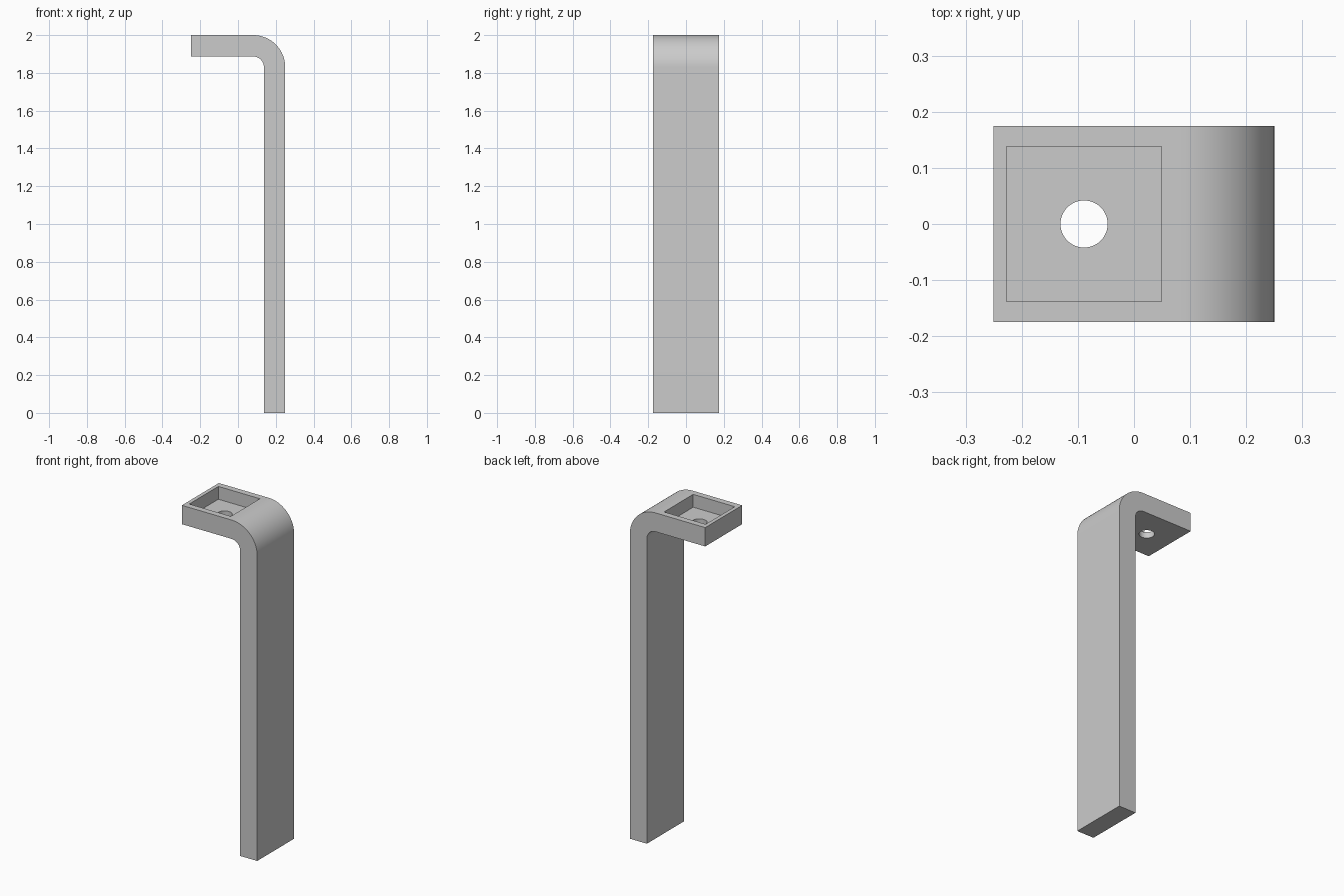
import bpy, bmesh, math
from mathutils import Matrix

cube = bpy.data.objects.get("Cube")
if cube:
    bpy.data.objects.remove(cube, do_unlink=True)

HALF_X, HALF_Y, HEIGHT = 0.25, 0.175, 2.0
THICK, OUTER_R = 0.113, 0.17
POCKET_X, POCKET_HALF, POCKET_DEPTH, HOLE_R = -0.089, 0.138, 0.077, 0.042

grey = bpy.data.materials.new("light grey")
grey.use_nodes = True
colour = (0.6, 0.6, 0.6, 1)
grey.diffuse_color = colour
grey.node_tree.nodes["Principled BSDF"].inputs["Base Color"].default_value = colour


def make_object(name, bm):
    bmesh.ops.recalc_face_normals(bm, faces=bm.faces)
    mesh = bpy.data.meshes.new(name)
    bm.to_mesh(mesh)
    bm.free()
    mesh.materials.append(grey)
    obj = bpy.data.objects.new(name, mesh)
    bpy.context.collection.objects.link(obj)
    return obj


def arc(radius, steps=24):
    """Quarter bend from the post (+x) up to the arm (+z)."""
    cx, cz = HALF_X - OUTER_R, HEIGHT - OUTER_R
    angles = [math.pi / 2 * i / steps for i in range(steps + 1)]
    return [(cx + radius * math.cos(a), cz + radius * math.sin(a)) for a in angles]


def cut(target, cutter):
    mod = target.modifiers.new("cut", 'BOOLEAN')
    mod.operation = 'DIFFERENCE'
    mod.solver = 'EXACT'
    mod.object = cutter
    bpy.context.view_layer.objects.active = target
    bpy.ops.object.modifier_apply(modifier=mod.name)
    bpy.data.objects.remove(cutter, do_unlink=True)


# Bent bracket: side profile extruded across its width
profile = [(HALF_X, 0)] + arc(OUTER_R) + [(-HALF_X, HEIGHT), (-HALF_X, HEIGHT - THICK)]
profile += arc(OUTER_R - THICK)[::-1] + [(HALF_X - THICK, 0)]
bm = bmesh.new()
face = bm.faces.new([bm.verts.new((x, -HALF_Y, z)) for x, z in profile])
side = bmesh.ops.extrude_face_region(bm, geom=[face])["geom"]
bmesh.ops.translate(bm, vec=(0, 2 * HALF_Y, 0),
                    verts=[v for v in side if isinstance(v, bmesh.types.BMVert)])
bracket = make_object("bent_bracket", bm)

# Square pocket sunk into the top of the arm
bm = bmesh.new()
size = Matrix.Diagonal((2 * POCKET_HALF, 2 * POCKET_HALF, 2 * POCKET_DEPTH, 1))
bmesh.ops.create_cube(bm, size=1, matrix=Matrix.Translation((POCKET_X, 0, HEIGHT)) @ size)
cut(bracket, make_object("pocket_cutter", bm))

# Round screw hole through the pocket floor
bm = bmesh.new()
bmesh.ops.create_cone(bm, cap_ends=True, segments=48, radius1=HOLE_R, radius2=HOLE_R,
                      depth=4 * THICK, matrix=Matrix.Translation((POCKET_X, 0, HEIGHT - THICK)))
cut(bracket, make_object("hole_cutter", bm))

# Smooth bends with crisp edges
bpy.ops.object.select_all(action='DESELECT')
bracket.select_set(True)
bpy.context.view_layer.objects.active = bracket
bpy.ops.object.shade_smooth_by_angle(angle=math.radians(30))
